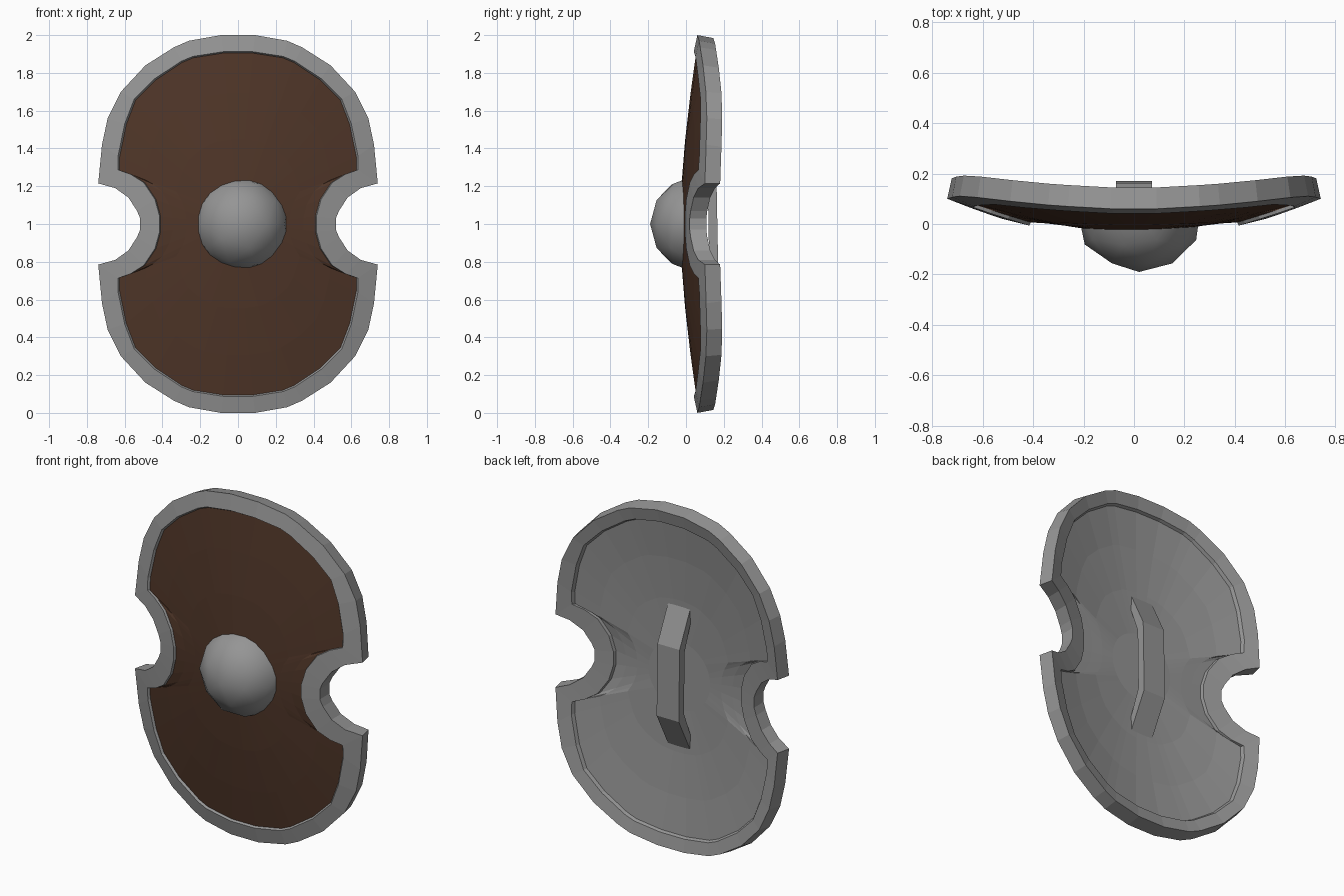
import bpy, bmesh, math
from mathutils import Matrix

if "Cube" in bpy.data.objects:
    bpy.data.objects.remove(bpy.data.objects["Cube"])

# Quarter outlines (x, height above mid line): rim outside and rim inside, top to notch
OUT = [(.09, 1), (.26, .97), (.34, .935), (.49, .84), (.62, .70), (.69, .56), (.72, .42),
       (.74, .215), (.65, .19), (.58, .14), (.535, .07), (.518, .03)]
INN = [(.08, .912), (.24, .887), (.30, .862), (.44, .77), (.55, .66), (.60, .53), (.635, .36),
       (.635, .287), (.57, .264), (.50, .22), (.44, .13), (.415, .04)]
N = len(OUT)


def curve_y(x, z, add=0.0):
    """Front face depth of the bowed shield, plus an offset."""
    return -.053 + .27 * x * x + .111 * z * z + add


def loop(quarter, add):
    """Mirror a quarter outline into a full loop at an offset from the bowed face."""
    half = quarter + [(x, -z) for x, z in reversed(quarter)]
    full = half + [(-x, z) for x, z in reversed(half)]
    return [(x, curve_y(x, z, add), z + 1) for x, z in full]


def mix(a, b, t):
    return [(p[0] + (q[0] - p[0]) * t, p[1] + (q[1] - p[1]) * t) for p, q in zip(a, b)]


def material(name, *rgb):
    mat = bpy.data.materials.new(name)
    mat.diffuse_color = (*rgb, 1)
    mat.use_nodes = True
    mat.node_tree.nodes["Principled BSDF"].inputs["Base Color"].default_value = mat.diffuse_color
    return mat


brown = material("brown", .078, .036, .021)
grey = material("dark_grey", .30, .30, .30)


def make(name, verts, faces, mat=grey):
    me = bpy.data.meshes.new(name)
    me.from_pydata(verts, [], faces)
    ob = bpy.data.objects.new(name, me)
    bpy.context.collection.objects.link(ob)
    me.materials.append(mat)
    return ob


def loft(name, loops, cap=None, mat=grey):
    n = len(loops[0])
    verts = [v for l in loops for v in l]
    faces = [(r * n + i, r * n + (i + 1) % n, (r + 1) * n + (i + 1) % n, (r + 1) * n + i)
             for r in range(len(loops) - 1) for i in range(n)]
    if cap == "first":
        faces.append(tuple(reversed(range(n))))
    if cap == "last":
        faces.append(tuple(range(len(verts) - n, len(verts))))
    return make(name, verts, faces, mat)


# Rim: front lip, bevelled outer wall, back band and step
back_out = mix(OUT, INN, .18)[:7] + [(OUT[7][0] - .018, OUT[7][1])] + OUT[8:]
LIP = [(x * .986, z * .992) for x, z in INN]
loft("rim", [loop(LIP, .014), loop(INN, 0), loop(OUT, 0),
             loop(back_out, .088), loop(INN, .088), loop(LIP, .072)])

# Front and back panels, gently dished towards a small centre
angles = [math.radians(90 * (i + .5) / N) for i in range(N)]
CEN = [(.2 * math.sin(a), .2 * math.cos(a)) for a in angles]
NEAR, FAR = mix(CEN, LIP, .35), mix(CEN, LIP, .7)
loft("front_panel", [loop(CEN, .024), loop(NEAR, .026), loop(FAR, .023), loop(LIP, .014)],
     "first", brown)
loft("back_panel", [loop(LIP, .072), loop(FAR, .084), loop(NEAR, .096), loop(CEN, .104)], "last")

# Boss: smooth low-poly dome on the front, the buried half cut away
bm = bmesh.new()
bmesh.ops.create_icosphere(bm, subdivisions=2, radius=.23,
                           matrix=Matrix.Translation((.02, .04, 1)) @ Matrix.Diagonal((1.1, 1, 1.1, 1))
                           @ Matrix.Rotation(math.pi / 2, 4, 'X'))
bmesh.ops.bisect_plane(bm, geom=bm.verts[:] + bm.edges[:] + bm.faces[:], plane_co=(0, 0, 0),
                       plane_no=(0, 1, 0), clear_outer=True)
for f in bm.faces:
    f.smooth = True
boss = make("boss", [], [])
bm.to_mesh(boss.data)
bm.free()

# Handle: bent strap across the back
prof = [(.06, .42), (.162, .21), (.17, -.21), (.06, -.42),
        (.06, -.33), (.122, -.18), (.116, .18), (.06, .33)]
strap = [(x, y, z + 1) for x in (-.072, .072) for y, z in prof]
k = len(prof)
faces = [(i, (i + 1) % k, (i + 1) % k + k, i + k) for i in range(k)]
for i in range(3):
    a, b, c, d = i, i + 1, k - 2 - i, k - 1 - i
    faces += [(d, c, b, a), (a + k, b + k, c + k, d + k)]
handle = make("handle", strap, faces)
bm = bmesh.new()
bm.from_mesh(handle.data)
bmesh.ops.recalc_face_normals(bm, faces=bm.faces)
bm.to_mesh(handle.data)
bm.free()
